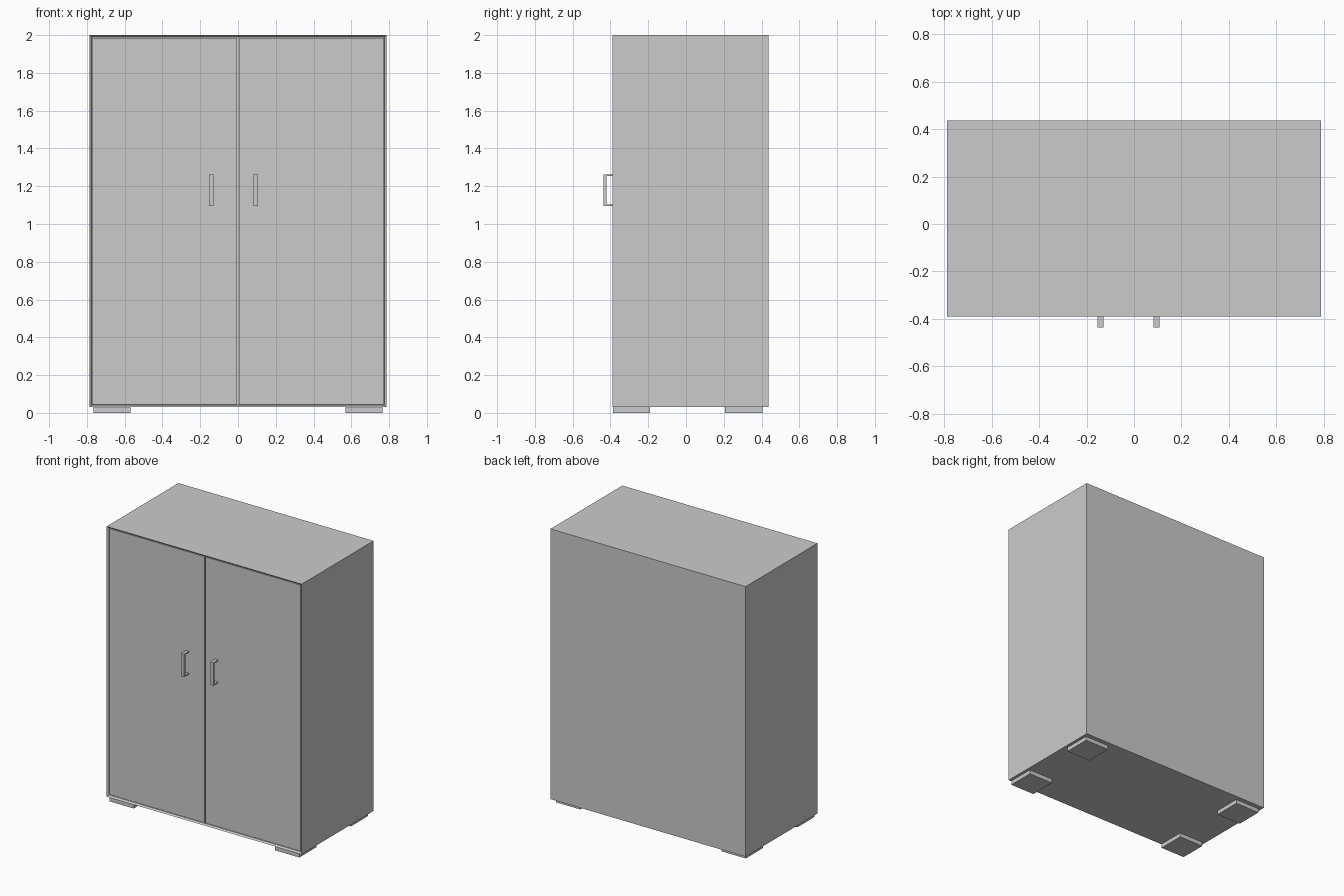
import bpy, bmesh

if "Cube" in bpy.data.objects:
    bpy.data.objects.remove(bpy.data.objects["Cube"])

X, FRONT, BACK, BASE, TOP = 0.787, -0.39, 0.437, 0.03, 2.0
RIM, DEPTH = 0.015, 0.01       # sloped rim round the doors


def add_boxes(name, boxes):
    """One object made of boxes given as (x0, x1, y0, y1, z0, z1)."""
    bm = bmesh.new()
    for x0, x1, y0, y1, z0, z1 in boxes:
        verts = bmesh.ops.create_cube(bm, size=1)["verts"]
        bmesh.ops.scale(bm, verts=verts, vec=(x1 - x0, y1 - y0, z1 - z0))
        bmesh.ops.translate(bm, verts=verts,
                            vec=((x0 + x1) / 2, (y0 + y1) / 2, (z0 + z1) / 2))
    mesh = bpy.data.meshes.new(name)
    bm.to_mesh(mesh)
    bm.free()
    obj = bpy.data.objects.new(name, mesh)
    bpy.context.collection.objects.link(obj)
    return obj


# Cabinet carcass: front face has a sloped rim, then a straight pocket for the doors
body = add_boxes("cabinet_body", [(-X, X, FRONT, BACK, BASE, TOP)])
bm = bmesh.new()
bm.from_mesh(body.data)
bm.normal_update()
front = min(bm.faces, key=lambda f: f.calc_center_median().y)
bmesh.ops.inset_region(bm, faces=[front], thickness=RIM, depth=-DEPTH)
pocket = bmesh.ops.extrude_discrete_faces(bm, faces=[front])["faces"][0]
bmesh.ops.translate(bm, verts=pocket.verts, vec=(0, 0.02, 0))
bm.to_mesh(body.data)
bm.free()

# Doors fill the pocket, leaving a narrow groove in the middle
door_y = FRONT + DEPTH
for side, x0, x1 in (("left", -X + RIM, -0.004), ("right", 0.004, X - RIM)):
    add_boxes(side + "_door",
              [(x0, x1, door_y, door_y + 0.02, BASE + RIM, TOP - RIM)])

# Handles: upright bar with an arm at each end
for side, x in (("left", -0.142), ("right", 0.094)):
    x0, x1 = x - 0.0125, x + 0.0125
    add_boxes(side + "_handle", [
        (x0, x1, -0.436, -0.421, 1.094, 1.262),
        (x0, x1, -0.421, door_y, 1.254, 1.262),
        (x0, x1, -0.421, door_y, 1.094, 1.102)])

# Four flat feet
for end, y0, y1 in (("front", -0.387, -0.19), ("back", 0.207, 0.405)):
    for side, x0, x1 in (("left", -0.766, -0.57), ("right", 0.57, 0.766)):
        add_boxes(f"{end}_{side}_foot", [(x0, x1, y0, y1, 0, BASE)])
